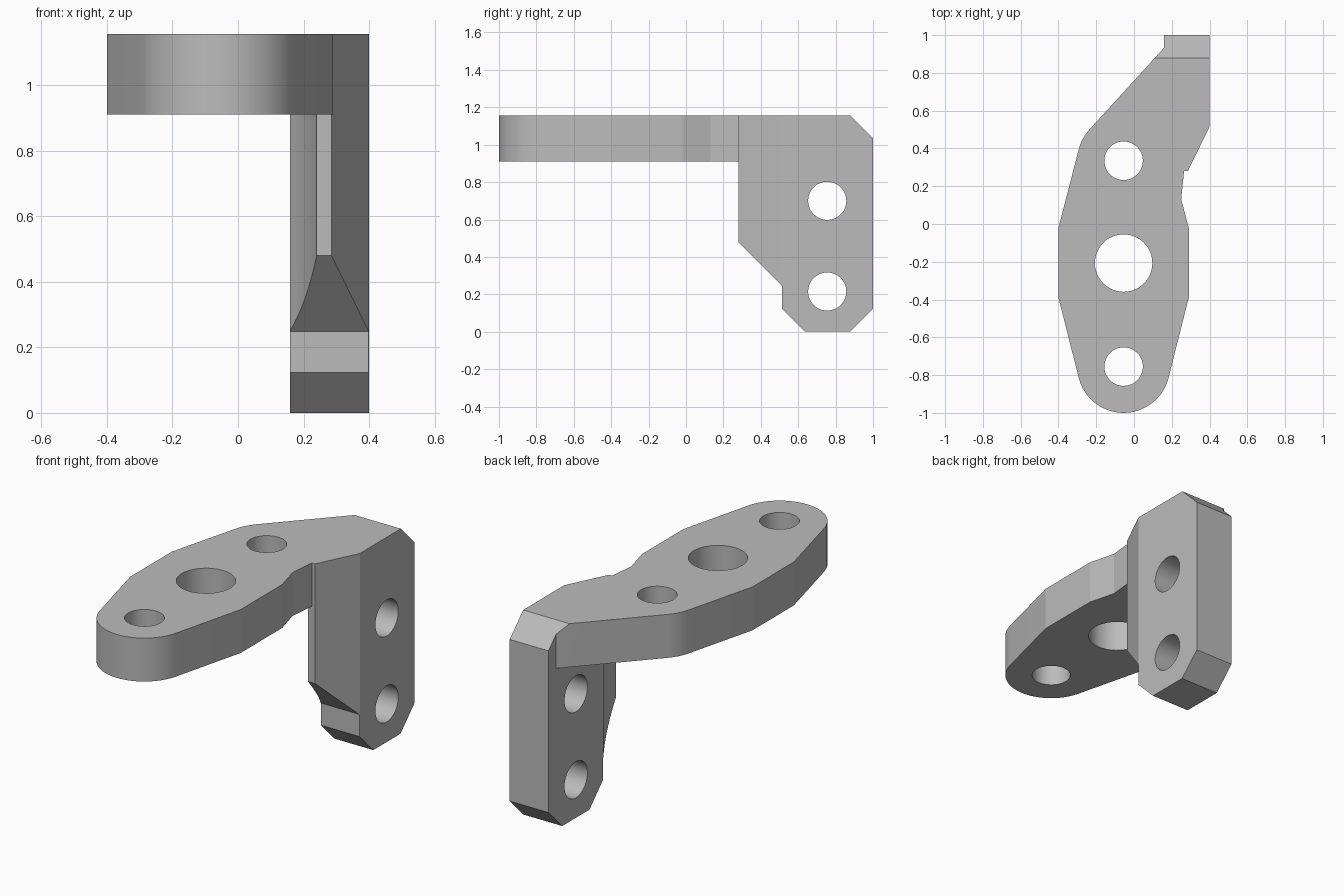
import bpy
import math
from mathutils import Matrix, Vector

cube = bpy.data.objects.get("Cube")
if cube:
    bpy.data.objects.remove(cube, do_unlink=True)

TOP, ARM_BOTTOM = 1.155, 0.91
CX = -0.055                      # arm centre line
END_Y, NECK_Y = -0.755, 0.335    # centres of the two small arm holes

grey = bpy.data.materials.new("plain grey")
grey.use_nodes = True
COLOUR = (0.5, 0.5, 0.5, 1)
grey.diffuse_color = COLOUR
grey.node_tree.nodes["Principled BSDF"].inputs["Base Color"].default_value = COLOUR

XY = Matrix.Identity(4)
YZ = Matrix(((0, 0, 1, 0), (1, 0, 0, 0), (0, 1, 0, 0), (0, 0, 0, 1)))


def prism(name, outline, low, high, frame=XY):
    """Extrude a closed outline between two heights of a frame."""
    n = len(outline)
    verts = [frame @ Vector((u, v, w)) for w in (low, high) for u, v in outline]
    faces = [list(range(n))[::-1], list(range(n, 2 * n))]
    faces += [[i, (i + 1) % n, n + (i + 1) % n, n + i] for i in range(n)]
    mesh = bpy.data.meshes.new(name)
    mesh.from_pydata(verts, [], faces)
    mesh.materials.append(grey)
    obj = bpy.data.objects.new(name, mesh)
    bpy.context.collection.objects.link(obj)
    return obj


def arc(x, y, radius, start, end, steps):
    angles = [math.radians(start + (end - start) * i / steps) for i in range(steps + 1)]
    return [(x + radius * math.cos(a), y + radius * math.sin(a)) for a in angles]


def combine(target, tool, operation):
    """Apply a boolean and remove the tool."""
    mod = target.modifiers.new(operation, "BOOLEAN")
    mod.object, mod.operation, mod.solver = tool, operation, "EXACT"
    bpy.context.view_layer.objects.active = target
    bpy.ops.object.modifier_apply(modifier=mod.name)
    bpy.data.objects.remove(tool, do_unlink=True)


def drill(target, u, v, radius, low, high, frame=XY):
    hole = prism("hole_cutter", arc(u, v, radius, 0, 352.5, 47), low, high, frame)
    combine(target, hole, "DIFFERENCE")


# Upright wall: plan outline with a hollowed inner front corner
hollow = []
for i in range(11):
    t = i / 10
    a, b, c = (1 - t) ** 2, 2 * t * (1 - t), t * t
    hollow.append((0.158 * a + 0.21 * b + 0.24 * c, 0.51 * a + 0.425 * b + 0.28 * c))
wall = prism("bracket", hollow + [(0.285, 0.28), (0.4, 0.515), (0.4, 1), (0.158, 1)], 0, TOP)

# Side profile of the wall with chamfered corners
side = [(0.2, 0.56), (0.512, 0.248), (0.512, 0.123), (0.635, 0), (0.877, 0),
        (1, 0.123), (1, 1.2), (0.2, 1.2)]
combine(wall, prism("side_profile", side, -0.1, 0.6, YZ), "INTERSECT")

# Small gusset between wall and arm
gusset = prism("gusset", [(0.2, 0.15), (0.25, 0.13), (0.265, 0.28), (0.28, 0.5), (0.2, 0.35)],
               ARM_BOTTOM, TOP)
combine(wall, gusset, "UNION")

# Sloped top along the outer front of the wall
along = Vector((0.19, 0.38, 0)).normalized()
out = Vector((along.y, -along.x, 0))
slope = Matrix.Identity(4)
for i, axis in enumerate((out, Vector((0, 0, 1)), along)):
    slope.col[i] = axis.to_4d()
    slope.col[i][3] = 0
slope.translation = (0.21, 0.28, TOP)
combine(wall, prism("slope_cutter", [(-0.1, 0.1), (0.3, -0.3), (0.3, 0.1)], -0.6, 0.8, slope),
        "DIFFERENCE")

# Horizontal arm with a rounded free end and a rounded neck
arm_outline = arc(CX, END_Y, 0.245, 195, 345, 24)
arm_outline += [(0.29, -0.39), (0.29, -0.02), (0.21, 0.28), (0.38, 0.63), (0.38, 0.945),
                (0.17, 0.945)]
arm_outline += arc(CX, NECK_Y, 0.245, 138, 165, 5)
arm_outline += [(-0.4, -0.02), (-0.4, -0.39)]
combine(wall, prism("arm", arm_outline, ARM_BOTTOM, TOP), "UNION")

# Chamfer across the top back edge
combine(wall, prism("back_cutter", [(0.78, 1.255), (1.1, 0.935), (1.1, 1.255)], -0.2, 0.6, YZ),
        "DIFFERENCE")

# Bolt holes
for y, radius in ((END_Y, 0.102), (-0.207, 0.152), (NECK_Y, 0.102)):
    drill(wall, CX, y, radius, 0.8, 1.3)
for z in (0.215, 0.7):
    drill(wall, 0.755, z, 0.102, 0, 0.6, YZ)

# Smooth only the round surfaces
bpy.ops.object.select_all(action="DESELECT")
wall.select_set(True)
bpy.context.view_layer.objects.active = wall
bpy.ops.object.shade_smooth_by_angle(angle=math.radians(12))
